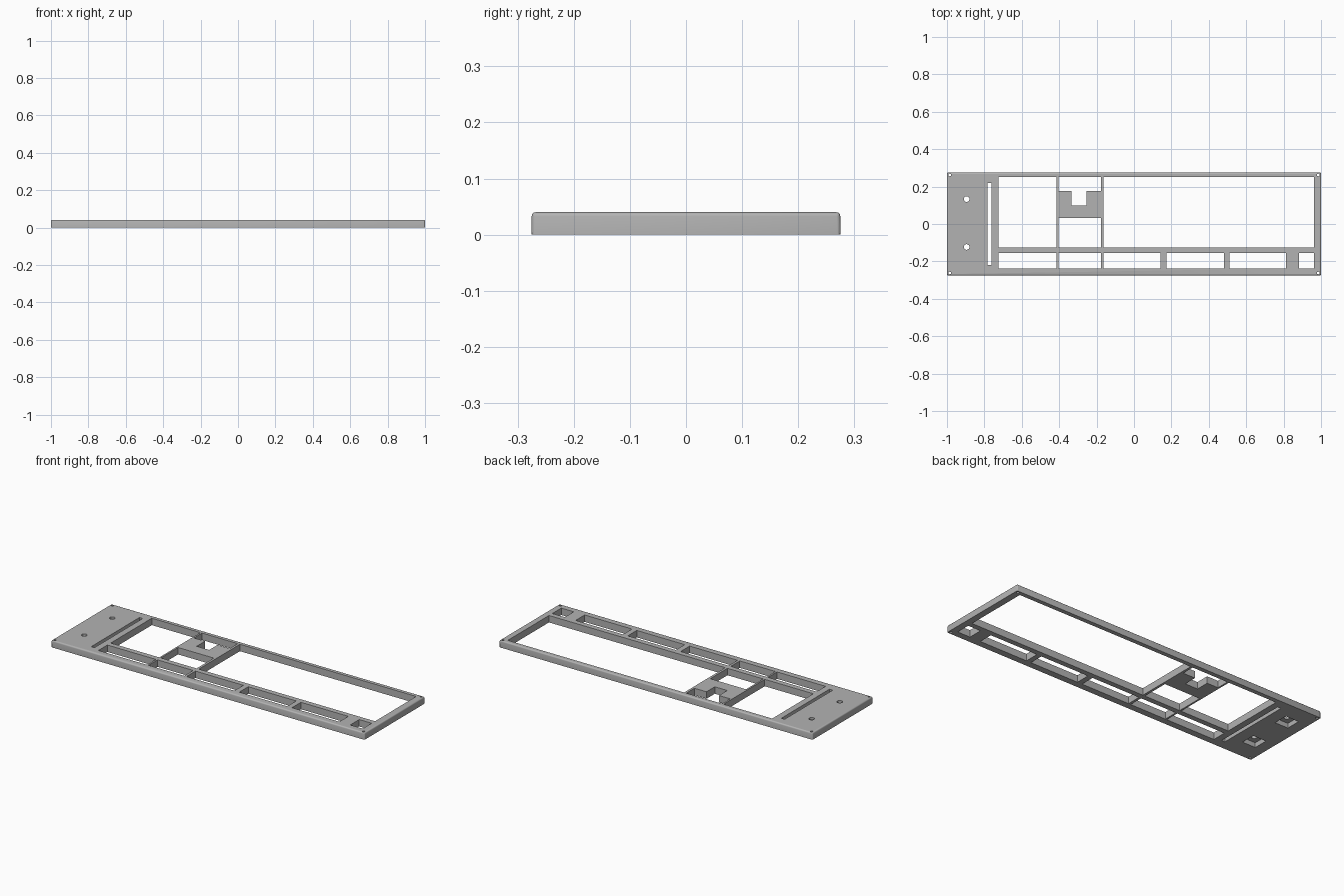
import bpy, bmesh
from mathutils import Matrix

default = bpy.data.objects.get("Cube")
if default:
    bpy.data.objects.remove(default, do_unlink=True)

HEIGHT = 0.04
TOP, BOTTOM = HEIGHT + 0.02, -0.02

grey = bpy.data.materials.new("light grey")
grey.use_nodes = True
grey.diffuse_color = (0.45, 0.45, 0.45, 1)
grey.node_tree.nodes["Principled BSDF"].inputs["Base Color"].default_value = grey.diffuse_color


def add_box(bm, x0, x1, y0, y1, z0=BOTTOM, z1=TOP):
    place = Matrix.Translation(((x0 + x1) / 2, (y0 + y1) / 2, (z0 + z1) / 2))
    size = Matrix.Diagonal((x1 - x0, y1 - y0, z1 - z0, 1))
    return bmesh.ops.create_cube(bm, size=1, matrix=place @ size)


def add_hole(bm, x, y, radius):
    bmesh.ops.create_cone(bm, cap_ends=True, segments=24, radius1=radius, radius2=radius,
                          depth=TOP - BOTTOM, matrix=Matrix.Translation((x, y, HEIGHT / 2)))


def make_object(name, bm):
    mesh = bpy.data.meshes.new(name)
    bm.to_mesh(mesh)
    bm.free()
    mesh.materials.append(grey)
    obj = bpy.data.objects.new(name, mesh)
    bpy.context.collection.objects.link(obj)
    return obj


def cut(target, bm):
    cutter = make_object("cutter", bm)
    cutter.hide_render = True
    mod = target.modifiers.new("cut", "BOOLEAN")
    mod.operation = "DIFFERENCE"
    mod.solver = "EXACT"
    mod.object = cutter
    bpy.context.view_layer.objects.active = target
    bpy.ops.object.modifier_apply(modifier=mod.name)
    bpy.data.objects.remove(cutter, do_unlink=True)


# Slab with rounded edges everywhere but the underside
bm = bmesh.new()
add_box(bm, -1, 1, -0.275, 0.275, 0, HEIGHT)
edges = [e for e in bm.edges if any(v.co.z > HEIGHT / 2 for v in e.verts)]
bmesh.ops.bevel(bm, geom=edges, offset=0.007, segments=3, profile=0.5, affect="EDGES")
panel = make_object("panel_frame", bm)

# Large windows, the row of small windows and the narrow slot
bm = bmesh.new()
back, rail = 0.25, -0.125
columns = [(-0.725, -0.415), (-0.405, -0.177), (-0.163, 0.962)]
for x0, x1 in (columns[0], columns[2]):
    add_box(bm, x0, x1, rail, back)
add_box(bm, *columns[1], rail, 0.032)
add_box(bm, *columns[1], 0.176, back)
row = columns[:2] + [(-0.163, 0.143), (0.174, 0.48), (0.51, 0.813), (0.882, 0.962)]
for x0, x1 in row:
    add_box(bm, x0, x1, -0.237, -0.155)
add_box(bm, -0.783, -0.762, -0.22, 0.22)

# Small corner holes
for sx in (-1, 1):
    for sy in (-1, 1):
        add_hole(bm, sx * 0.985, sy * 0.262, 0.007)

# Square pockets in the underside of the end plate
hole_x, hole_ys = -0.895, (0.133, -0.123)
for y in hole_ys:
    add_box(bm, hole_x - 0.042, hole_x + 0.042, y - 0.042, y + 0.042, BOTTOM, 0.027)
cut(panel, bm)

# Round mounting holes and the notch in the bridge block
bm = bmesh.new()
for y in hole_ys:
    add_hole(bm, hole_x, y, 0.015)
add_box(bm, -0.334, -0.254, 0.10, 0.2)
cut(panel, bm)

bpy.ops.object.select_all(action="DESELECT")
panel.select_set(True)
bpy.context.view_layer.objects.active = panel
bpy.ops.object.shade_smooth_by_angle()
